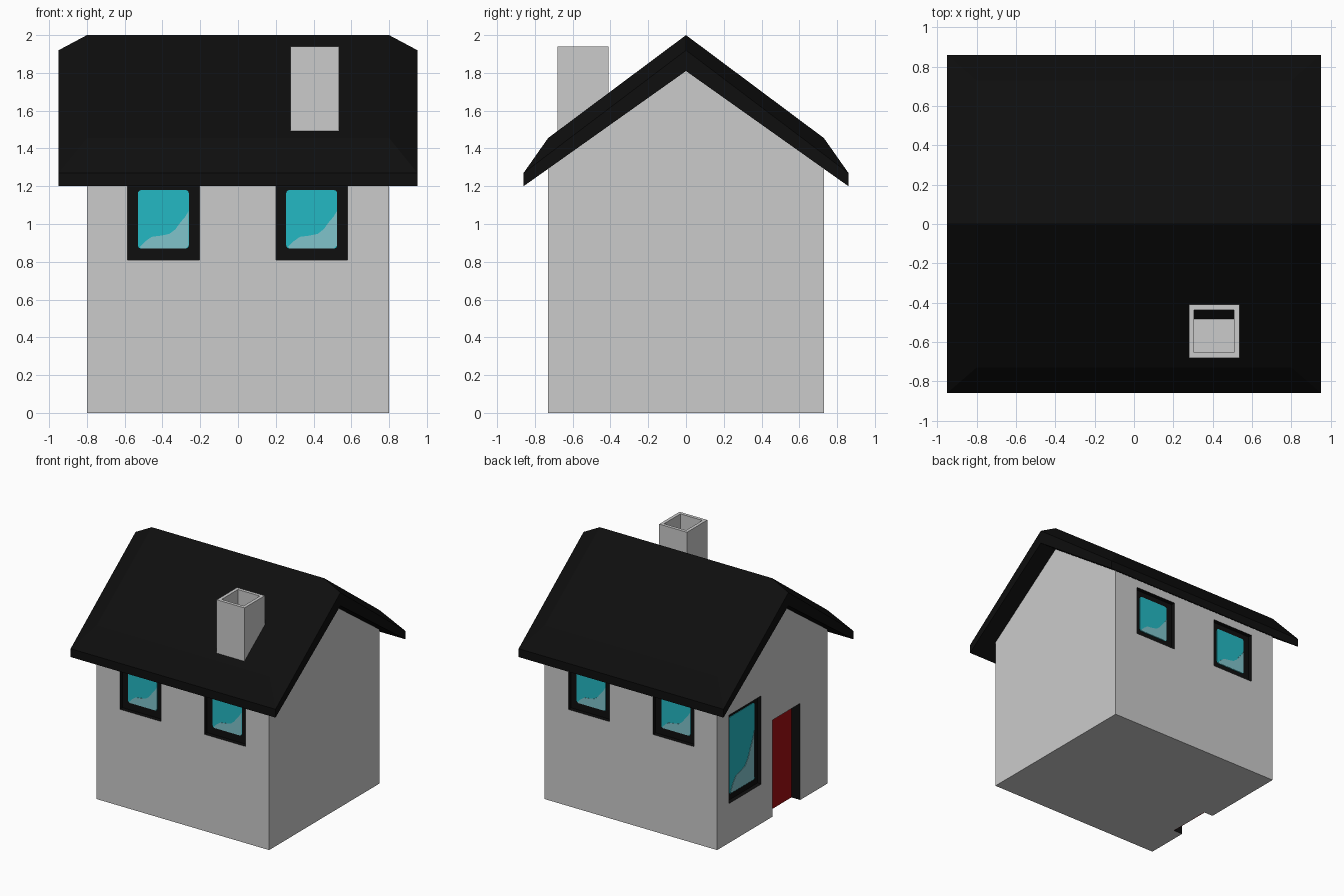
import bpy, bmesh, math
from mathutils import Matrix, Vector

if "Cube" in bpy.data.objects:
    bpy.data.objects.remove(bpy.data.objects["Cube"])


def material(name, rgb):
    m = bpy.data.materials.new(name)
    m.diffuse_color = (*rgb, 1)
    m.use_nodes = True
    m.node_tree.nodes["Principled BSDF"].inputs["Base Color"].default_value = m.diffuse_color
    return m


WALL = material("wall_grey", (0.6, 0.6, 0.6))
BLACK = material("black", (0.0044, 0.0044, 0.0044))
GLASS = material("glass_teal", (0.0176, 0.485, 0.552))
SHINE = material("glass_highlight", (0.216, 0.552, 0.597))
RED = material("door_red", (0.352, 0.0045, 0.0056))


def finish(name, bm, *mats):
    bmesh.ops.remove_doubles(bm, verts=bm.verts, dist=1e-5)
    bmesh.ops.recalc_face_normals(bm, faces=bm.faces)
    me = bpy.data.meshes.new(name)
    bm.to_mesh(me)
    bm.free()
    for m in mats:
        me.materials.append(m)
    ob = bpy.data.objects.new(name, me)
    bpy.context.collection.objects.link(ob)
    return ob


def prism(name, pts, vec, mat, frame=Matrix()):
    """Flat outline given as 3D points, extruded along vec."""
    bm = bmesh.new()
    face = bm.faces.new([bm.verts.new(p) for p in pts])
    ext = bmesh.ops.extrude_face_region(bm, geom=[face])["geom"]
    bmesh.ops.translate(bm, vec=vec, verts=[v for v in ext if isinstance(v, bmesh.types.BMVert)])
    bm.transform(frame)
    return finish(name, bm, mat)


def rect(w, z0, z1, y, r=0.0):
    """Upright rectangle facing -y, optionally with rounded corners."""
    if r == 0:
        return [(-w, y, z0), (w, y, z0), (w, y, z1), (-w, y, z1)]
    pts = []
    for k, (cx, cz) in enumerate([(w - r, z1 - r), (r - w, z1 - r), (r - w, z0 + r), (w - r, z0 + r)]):
        for i in range(4):
            a = math.pi / 2 * (k + i / 3)
            pts.append((cx + r * math.cos(a), y, cz + r * math.sin(a)))
    return pts


# House body: gabled block, its top buried slightly in the roof
body = prism("house_body",
             [(-0.8, -0.73, 0), (-0.8, 0.73, 0), (-0.8, 0.73, 1.31), (-0.8, 0, 1.83), (-0.8, -0.73, 1.31)],
             (1.6, 0, 0), WALL)
body.data.materials.append(BLACK)


def wall_frame(x, y, angle):
    return Matrix.Translation((x, y, 0)) @ Matrix.Rotation(angle, 4, 'Z')


def cut(w, z0, z1, depth, frame):
    c = prism("recess_cutter", rect(w, z0, z1, -depth), (0, 2 * depth, 0), BLACK, frame)
    mod = body.modifiers.new("recess", 'BOOLEAN')
    mod.operation, mod.solver, mod.object = 'DIFFERENCE', 'EXACT', c
    bpy.context.view_layer.objects.active = body
    bpy.ops.object.modifier_apply(modifier=mod.name)
    bpy.data.objects.remove(c)


WAVE = [(1, 0.64), (0.93, 0.54), (0.84, 0.45), (0.74, 0.33), (0.62, 0.25),
        (0.45, 0.22), (0.27, 0.2), (0.14, 0.12), (0.04, 0.03)]


def window(name, w, z0, z1, frame, side=0.055, low=0.06, top=0.045, depth=0.035):
    cut(w, z0, z1, depth, frame)
    gw, g0, g1 = w - side, z0 + low, z1 - top
    prism(name + "_glass", rect(gw, g0, g1, depth - 0.004, 0.018), (0, 0.005, 0), GLASS, frame)
    # Wavy reflection in the lower right of the pane
    at = lambda u, v: (-gw + 2 * gw * u, depth - 0.007, g0 + (g1 - g0) * v)
    pts = [at(0.06, 0.005), at(0.94, 0.005), at(0.995, 0.05)] + [at(u * 0.995, v) for u, v in WAVE]
    prism(name + "_highlight", pts, (0, 0.005, 0), SHINE, frame)


# Two windows on the front and back, a tall one on the left side
for side, y, angle in (("front", -0.73, 0), ("back", 0.73, math.pi)):
    for label, x in (("left", -0.395), ("right", 0.39)):
        window(f"{side}_{label}_window", 0.19, 0.81, 1.225, wall_frame(x, y, angle))
window("side_window", 0.212, 0.33, 1.07, wall_frame(-0.8, 0.358, -math.pi / 2), 0.045, 0.05, 0.045)

# Recessed door on the left side
door_frame = wall_frame(-0.8, -0.185, -math.pi / 2)
cut(0.185, -0.2, 0.81, 0.085, door_frame)
prism("door", rect(0.185, 0, 0.81, 0.081), (0, 0.006, 0), RED, door_frame)

# Recess faces are black: inside the wall planes, not the floor or sloped top
for p in body.data.polygons:
    c, n = p.center, p.normal
    inside = abs(c.x) < 0.798 and abs(c.y) < 0.728 and c.z > 0.01
    edge = abs(c.x) > 0.7 or abs(c.y) > 0.65
    p.material_index = int(inside and edge and not 0.1 < n.z < 0.95)

# Roof: slab with chamfered rim, one quarter repeated on all sides
bm = bmesh.new()


def quad(*pts):
    bm.faces.new([bm.verts.new(p) for p in pts])


for s in (-1, 1):
    inner, outer, low = (0.73 * s, 1.455), (0.86 * s, 1.27), (0.86 * s, 1.2)
    for a, b, x0, x1 in (((0, 2), inner, 0.8, 0.8), (inner, outer, 0.8, 0.95),
                         (outer, low, 0.95, 0.95), (low, (0, 1.81), 0.95, 0.95)):
        quad((-x0, *a), (x0, *a), (x1, *b), (-x1, *b))
    for t in (-1, 1):
        quad((0.8 * t, 0, 2), (0.8 * t, *inner), (0.95 * t, *outer), (0.95 * t, 0, 1.92))
        quad((0.95 * t, 0, 1.92), (0.95 * t, *outer), (0.95 * t, *low), (0.95 * t, 0, 1.81))
finish("roof", bm, BLACK)

# Chimney: square stack with a sunken flue
bm = bmesh.new()
bmesh.ops.create_cube(bm, size=1, matrix=Matrix.Translation((0.407, -0.545, 1.64))
                      @ Matrix.Diagonal((0.257, 0.27, 0.6, 1)))
bm.faces.ensure_lookup_table()
top = max(bm.faces, key=lambda f: f.calc_center_median().z)
bmesh.ops.inset_region(bm, faces=[top], thickness=0.038)
flue = bmesh.ops.extrude_face_region(bm, geom=[top])["geom"]
bmesh.ops.translate(bm, vec=Vector((0, 0, -0.3)), verts=[v for v in flue if isinstance(v, bmesh.types.BMVert)])
if top.is_valid:
    bmesh.ops.delete(bm, geom=[top], context='FACES_ONLY')
finish("chimney", bm, WALL)
